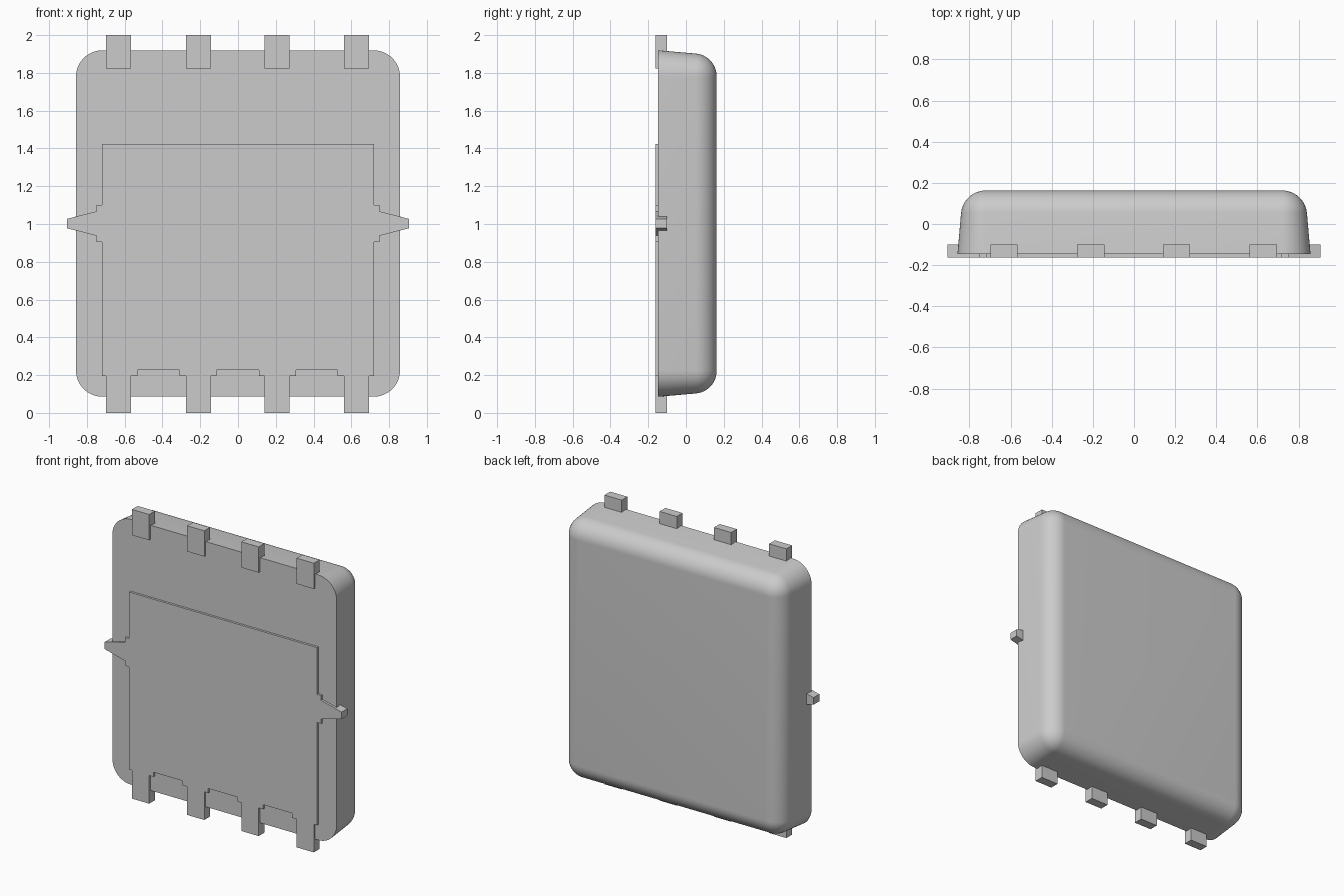
import bpy, bmesh, math

if "Cube" in bpy.data.objects:
    bpy.data.objects.remove(bpy.data.objects["Cube"])

FRONT, SEAM, LEAD_BACK, BACK = -0.1625, -0.147, -0.10, 0.1625
MID_Z = 1.0025


def make_object(name, bm):
    bmesh.ops.recalc_face_normals(bm, faces=bm.faces)
    mesh = bpy.data.meshes.new(name)
    bm.to_mesh(mesh)
    bm.free()
    obj = bpy.data.objects.new(name, mesh)
    bpy.context.collection.objects.link(obj)
    return obj


def extrude_profile(name, points, vector):
    """Prism from a closed list of 3D points."""
    bm = bmesh.new()
    face = bm.faces.new([bm.verts.new(p) for p in points])
    result = bmesh.ops.extrude_face_region(bm, geom=[face], use_keep_orig=True)
    moved = [v for v in result["geom"] if isinstance(v, bmesh.types.BMVert)]
    bmesh.ops.translate(bm, verts=moved, vec=vector)
    return make_object(name, bm)


def rounded_loop(half_w, half_h, radius, y, steps=12):
    points = []
    for quarter, (sx, sz) in enumerate([(1, 1), (-1, 1), (-1, -1), (1, -1)]):
        for i in range(steps + 1):
            a = math.pi / 2 * (quarter + i / steps)
            points.append((sx * (half_w - radius) + radius * math.cos(a), y,
                           MID_Z + sz * (half_h - radius) + radius * math.sin(a)))
    return points


# Moulded body: drafted sides flowing into a rounded back edge
draft, fillet = math.radians(5), 0.12
centre_y = BACK - fillet
start = math.tan(draft) * (centre_y + fillet * math.sin(draft) - SEAM)
centre_d = start + fillet * math.cos(draft)
section = [(0.0, SEAM)]
for i in range(13):
    a = draft + (math.pi / 2 - draft) * i / 12
    section.append((centre_d - fillet * math.cos(a), centre_y + fillet * math.sin(a)))
bm = bmesh.new()
loops = [[bm.verts.new(p) for p in rounded_loop(0.858 - d, 0.917 - d, 0.14 - d, y)]
         for d, y in section]
for lower, upper in zip(loops, loops[1:]):
    for i in range(len(lower)):
        j = (i + 1) % len(lower)
        bm.faces.new((lower[i], lower[j], upper[j], upper[i]))
bm.faces.new(loops[0])
bm.faces.new(loops[-1])
body = make_object("package_body", bm)
bpy.context.view_layer.objects.active = body
body.select_set(True)
bpy.ops.object.shade_smooth_by_angle(angle=math.radians(30))

# Thermal pad with side tie bars and a notched lower edge
right_side = [(0.72, 0.195), (0.72, 0.905), (0.75, 0.905), (0.75, 0.938), (0.906, 0.978),
              (0.906, 1.027), (0.75, 1.067), (0.75, 1.10), (0.72, 1.10), (0.72, 1.423)]
outline = right_side + [(-x, z) for x, z in reversed(right_side)]
for x0, x1 in [(-0.533, -0.31), (-0.114, 0.11), (0.306, 0.527)]:
    outline += [(x0, 0.195), (x0, 0.226), (x1, 0.226), (x1, 0.195)]
extrude_profile("thermal_pad", [(x, FRONT, z) for x, z in outline], (0, SEAM - FRONT, 0))

# Thicker tie bar ends outside the body
for side, s in (("left", -1), ("right", 1)):
    end = [(0.845, 0.9624), (0.906, 0.978), (0.906, 1.027), (0.845, 1.0427)]
    extrude_profile("tie_bar_end_" + side, [(s * x, SEAM, z) for x, z in end],
                    (0, LEAD_BACK - SEAM, 0))

# Leads: thin on the front face, full thickness beyond the body
for row, outer, step, inner in (("top", 2.0, 1.905, 1.822), ("bottom", 0.0, 0.10, 0.195)):
    for n, x in enumerate((-0.632, -0.21, 0.206, 0.628), 1):
        shape = [(FRONT, inner), (FRONT, outer), (LEAD_BACK, outer),
                 (LEAD_BACK, step), (SEAM, step), (SEAM, inner)]
        extrude_profile(f"lead_{row}_{n}", [(x - 0.066, y, z) for y, z in shape],
                        (0.132, 0, 0))
